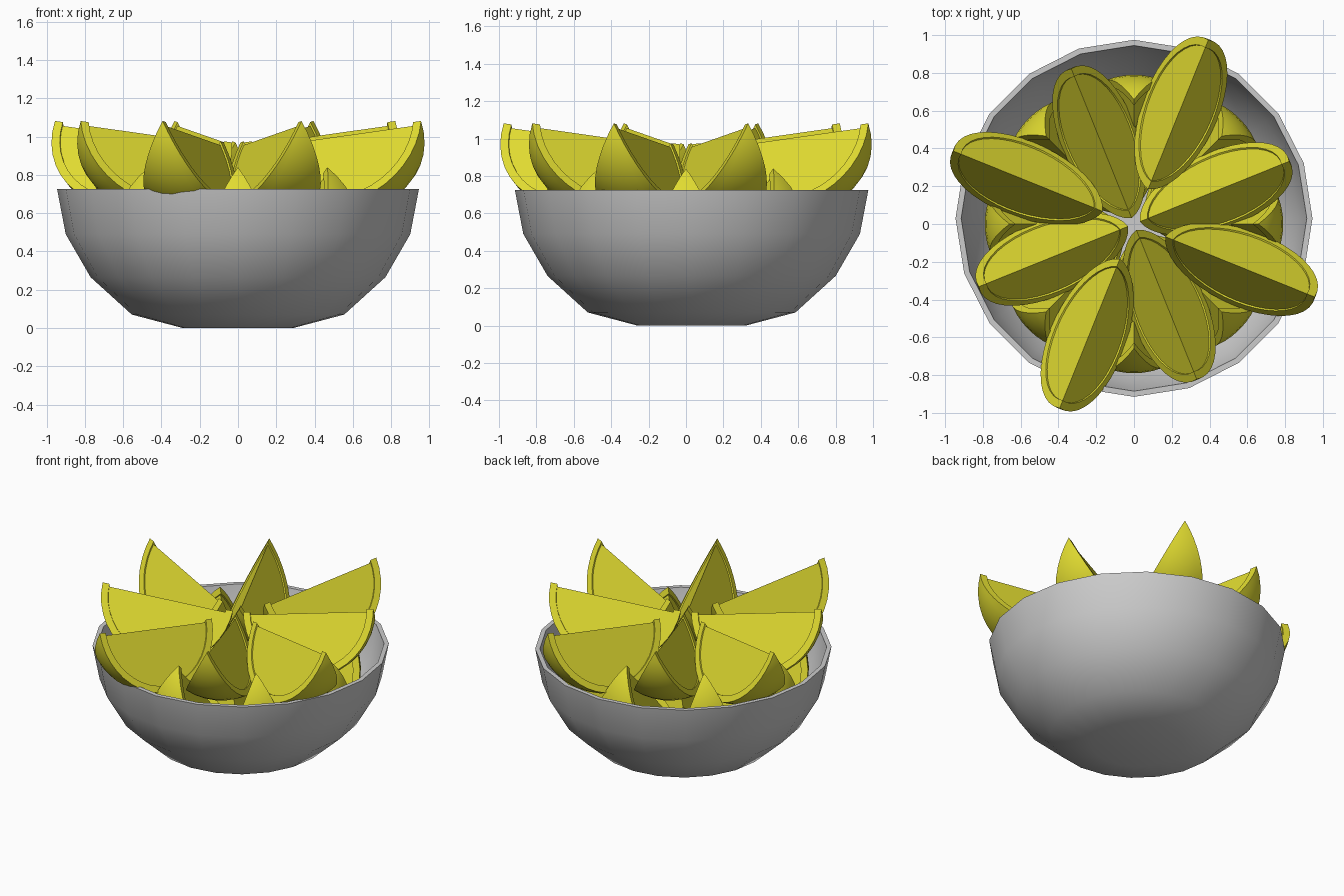
import bpy, bmesh
from math import sin, cos, pi, radians
from mathutils import Matrix, Vector

if "Cube" in bpy.data.objects:
    bpy.data.objects.remove(bpy.data.objects["Cube"])

def material(name, color):
    m = bpy.data.materials.new(name)
    m.diffuse_color = color
    m.use_nodes = True
    m.node_tree.nodes["Principled BSDF"].inputs["Base Color"].default_value = m.diffuse_color
    return m

def finish(bm, name, mat=None, angle=30):
    bmesh.ops.recalc_face_normals(bm, faces=bm.faces)
    me = bpy.data.meshes.new(name)
    bm.to_mesh(me)
    bm.free()
    ob = bpy.data.objects.new(name, me)
    bpy.context.collection.objects.link(ob)
    if mat:
        me.materials.append(mat)
    bpy.ops.object.select_all(action='DESELECT')
    ob.select_set(True)
    bpy.context.view_layer.objects.active = ob
    bpy.ops.object.shade_smooth_by_angle(angle=radians(angle))
    return ob

RIND = material("rind", (0.75, 0.71, 0.03, 1))
FLESH = material("flesh", (0.75, 0.71, 0.03, 1))

# Bowl: 20-sided lathe, outer wall, thin rim, inner wall
profile = [(0.29, 0), (0.555, 0.07), (0.77, 0.265), (0.9, 0.49), (0.945, 0.725),
           (0.915, 0.725), (0.87, 0.50), (0.745, 0.285), (0.54, 0.098), (0.28, 0.03)]
SIDES = 20
bm = bmesh.new()
rings = [[bm.verts.new((r * cos(2 * pi * k / SIDES), r * sin(2 * pi * k / SIDES) + 0.03, z))
          for k in range(SIDES)] for r, z in profile]
for a, b in zip(rings, rings[1:]):
    for k in range(SIDES):
        n = (k + 1) % SIDES
        bm.faces.new((a[k], a[n], b[n], b[k]))
bm.faces.new(rings[0])
bm.faces.new(rings[-1])
finish(bm, "bowl", angle=40)

# Wedge parts: ridge runs along x, curved skin hangs below it
R, HALF, NT, NA = 0.43, radians(28), 20, 6

def lune(bm, r, half, drop=0.0):
    """Curved strip of a sphere between two meridians; returns poles and grid."""
    p0, p1 = bm.verts.new((r, 0, -drop)), bm.verts.new((-r, 0, -drop))
    cols = []
    for j in range(NA + 1):
        a = -half + 2 * half * j / NA
        mid = [bm.verts.new((r * cos(t), r * sin(t) * sin(a), -r * sin(t) * cos(a) - drop))
               for t in (pi * i / NT for i in range(1, NT))]
        cols.append([p0] + mid + [p1])
    for a, b in zip(cols, cols[1:]):
        bm.faces.new((p0, a[1], b[1]))
        bm.faces.new((p1, b[-2], a[-2]))
        for i in range(1, NT - 1):
            bm.faces.new((a[i], a[i + 1], b[i + 1], b[i]))
    return cols

def wedge(name, angle, dist, z, tilt):
    mat = (Matrix.Rotation(radians(angle), 4, 'Z') @ Matrix.Translation((dist, 0, z))
           @ Matrix.Rotation(-radians(tilt), 4, 'Y'))
    # Rind: shell between two lunes
    bm = bmesh.new()
    outer, inner = lune(bm, R, HALF), lune(bm, R - 0.045, HALF)
    for s in (0, -1):
        o, n = outer[s], inner[s]
        for i in range(NT):
            bm.faces.new((o[i], o[i + 1], n[i + 1], n[i]))
    finish(bm, name + "_rind", RIND).matrix_world = mat
    # Flesh: solid wedge, slightly sunk below the rind
    bm = bmesh.new()
    cols = lune(bm, R - 0.035, HALF, 0.02)
    bm.faces.new(cols[0])
    bm.faces.new(cols[-1])
    finish(bm, name + "_flesh", FLESH).matrix_world = mat

# Upper layer: alternating far and near wedges, almost level
for k in range(4):
    wedge(f"upper_far_wedge_{k}", 68 + 90 * k, 0.625 if k % 2 == 0 else 0.605, 1.025, 7.5)
    wedge(f"upper_near_wedge_{k}", 22 + 90 * k, 0.46, 1.025, 7.5)

# Lower layer: steeply tilted wedges inside the bowl
for k in range(8):
    wedge(f"lower_wedge_{k}", 45 * k, 0.36, 0.53, 46)
